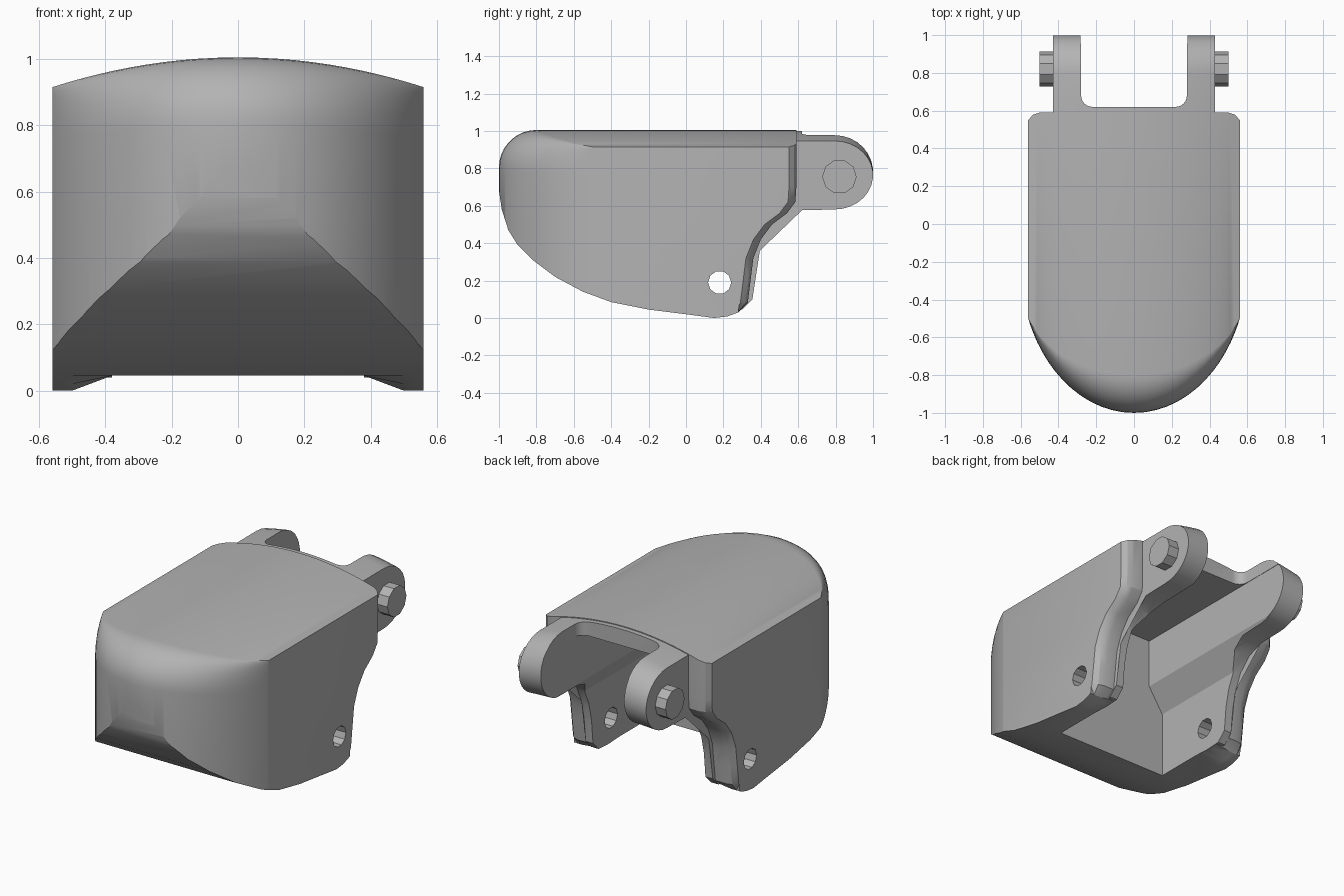
import bpy, bmesh
from math import sin, cos, pi, sqrt, radians

cube = bpy.data.objects.get("Cube")
if cube:
    bpy.data.objects.remove(cube, do_unlink=True)

grey = bpy.data.materials.new("satin grey")
grey.use_nodes = True
grey.diffuse_color = (0.45, 0.45, 0.45, 1)
grey.node_tree.nodes["Principled BSDF"].inputs["Base Color"].default_value = (0.45, 0.45, 0.45, 1)


def loft(name, rings, strip_caps=False):
    """Skin closed rings of equal length; cap the ends with one face or with strips."""
    bm = bmesh.new()
    loops = [[bm.verts.new(p) for p in ring] for ring in rings]
    n = len(loops[0])
    for a, b in zip(loops, loops[1:]):
        for i in range(n):
            j = (i + 1) % n
            bm.faces.new((a[i], a[j], b[j], b[i]))
    for cap in (loops[0], loops[-1]):
        if strip_caps:
            for i in range(n // 2 - 1):
                bm.faces.new((cap[i], cap[i + 1], cap[n - 2 - i], cap[n - 1 - i]))
        else:
            bm.faces.new(cap)
    bmesh.ops.triangulate(bm, faces=bm.faces[:])
    bmesh.ops.recalc_face_normals(bm, faces=bm.faces[:])
    mesh = bpy.data.meshes.new(name)
    bm.to_mesh(mesh)
    bm.free()
    mesh.materials.append(grey)
    obj = bpy.data.objects.new(name, mesh)
    bpy.context.collection.objects.link(obj)
    return obj


def combine(target, tool, operation):
    mod = target.modifiers.new("combine", 'BOOLEAN')
    mod.operation = operation
    mod.solver = 'EXACT'
    mod.object = tool
    bpy.context.view_layer.objects.active = target
    bpy.ops.object.modifier_apply(modifier=mod.name)
    bpy.data.objects.remove(tool, do_unlink=True)


def round_bar(name, x0, x1, y, z, r, sides=10):
    return loft(name, [[(x, y + r * cos(2 * pi * i / sides), z + r * sin(2 * pi * i / sides))
                        for i in range(sides)] for x in (x0, x1)])


def crown(x, z):
    """Lower the top towards the sides so that it is gently arched."""
    return z - 0.09 * (x / 0.56) ** 2 * min(1, max(0, (z - 0.5) / 0.5))


# Main body: bullet-shaped plan with a rolled top edge around the nose
xs = [0.56 * sin(radians(a)) for a in range(-90, 91, 6)]
layers = [(0.5, -0.1), (0.5, 0.5)]
layers += [(0.3 + 0.2 * cos(radians(a)), 0.805 + 0.2 * sin(radians(a))) for a in range(0, 91, 10)]
rings = []
for length, z in layers:
    nose = [(x, -0.5 - length * (sqrt(1 - (x / 0.6) ** 2) - 0.359) / 0.641, crown(x, z)) for x in xs]
    tail = [(x, 0.75, crown(x, z)) for x in reversed(xs)]
    rings.append(nose + tail)
body = loft("hood_body", rings, strip_caps=True)

# Side outline of the body, with its rear edge rounded towards the outer walls
under = [(-1.02, 1.2), (-1.02, 0.8), (-1, 0.68), (-0.985, 0.58), (-0.95, 0.47), (-0.9, 0.39),
         (-0.82, 0.31), (-0.7, 0.22), (-0.55, 0.14), (-0.4, 0.085), (-0.2, 0.045), (0, 0.02),
         (0.15, 0), (0.22, 0.008), (0.28, 0.03)]
rear = [(0.33, 0.08), (0.345, 0.2), (0.36, 0.32), (0.4, 0.42), (0.46, 0.5), (0.54, 0.56),
        (0.585, 0.62), (0.59, 0.7), (0.59, 1.2)]
half = [(0.38, 0), (0.5, 0), (0.535, 0.012), (0.565, 0.045)]
stations = [(-x, s) for x, s in reversed(half)] + half
rings = []
for x, shift in stations:
    floor = 0.045 if abs(x) < 0.4 else 0
    rings.append([(x, y, max(z, floor)) for y, z in under]
                 + [(x, y - shift, max(z, floor)) for y, z in rear])
combine(body, loft("side_outline", rings), 'INTERSECT')

# Inner frame that carries the two hinge lugs
frame = [(-0.3, 1.0), (-0.3, 0.12), (0, 0.05), (0.2, 0.04), (0.3, 0.045), (0.355, 0.1),
         (0.37, 0.25), (0.395, 0.36), (0.44, 0.46), (0.52, 0.545), (0.62, 0.585)]
frame += [(0.795 + 0.205 * cos(radians(a)), 0.795 + 0.205 * sin(radians(a))) for a in range(-90, 91, 12)]
rings = [[(x, y, crown(x, z)) for y, z in frame] for x in [0.43 * i / 7 for i in range(-7, 8)]]
combine(body, loft("lug_frame", rings), 'UNION')

# Gap between the lugs, with rounded inner corners
corner = [(0.22 + 0.06 * cos(radians(a)), 0.68 + 0.06 * sin(radians(a))) for a in range(0, -91, -15)]
gap = [(0.28, 1.2)] + corner + [(-x, y) for x, y in reversed(corner)] + [(-0.28, 1.2)]
combine(body, loft("lug_gap", [[(x, y, z) for x, y in gap] for z in (0.3, 1.2)]), 'DIFFERENCE')

# Cavity open to the rear and below, narrower at the top
wall = [(0.38, -0.1), (0.38, 0.45), (0.282, 0.6), (0.282, 0.9)]
section = wall + [(-x, z) for x, z in reversed(wall)]
combine(body, loft("cavity", [[(x, y, z) for x, z in section] for y in (-0.2, 1.3)]), 'DIFFERENCE')

# Pin holes through both side walls
combine(body, round_bar("pin_hole", -0.8, 0.8, 0.18, 0.19, 0.062), 'DIFFERENCE')

# Hinge bolts on the outside of the lugs
bolts = [round_bar(side + "_hinge_bolt", 0.41 * s, 0.5 * s, 0.82, 0.755, 0.092)
         for side, s in (("left", 1), ("right", -1))]

for obj in [body] + bolts:
    bpy.ops.object.select_all(action='DESELECT')
    obj.select_set(True)
    bpy.context.view_layer.objects.active = obj
    bpy.ops.object.shade_smooth_by_angle(angle=radians(28))
